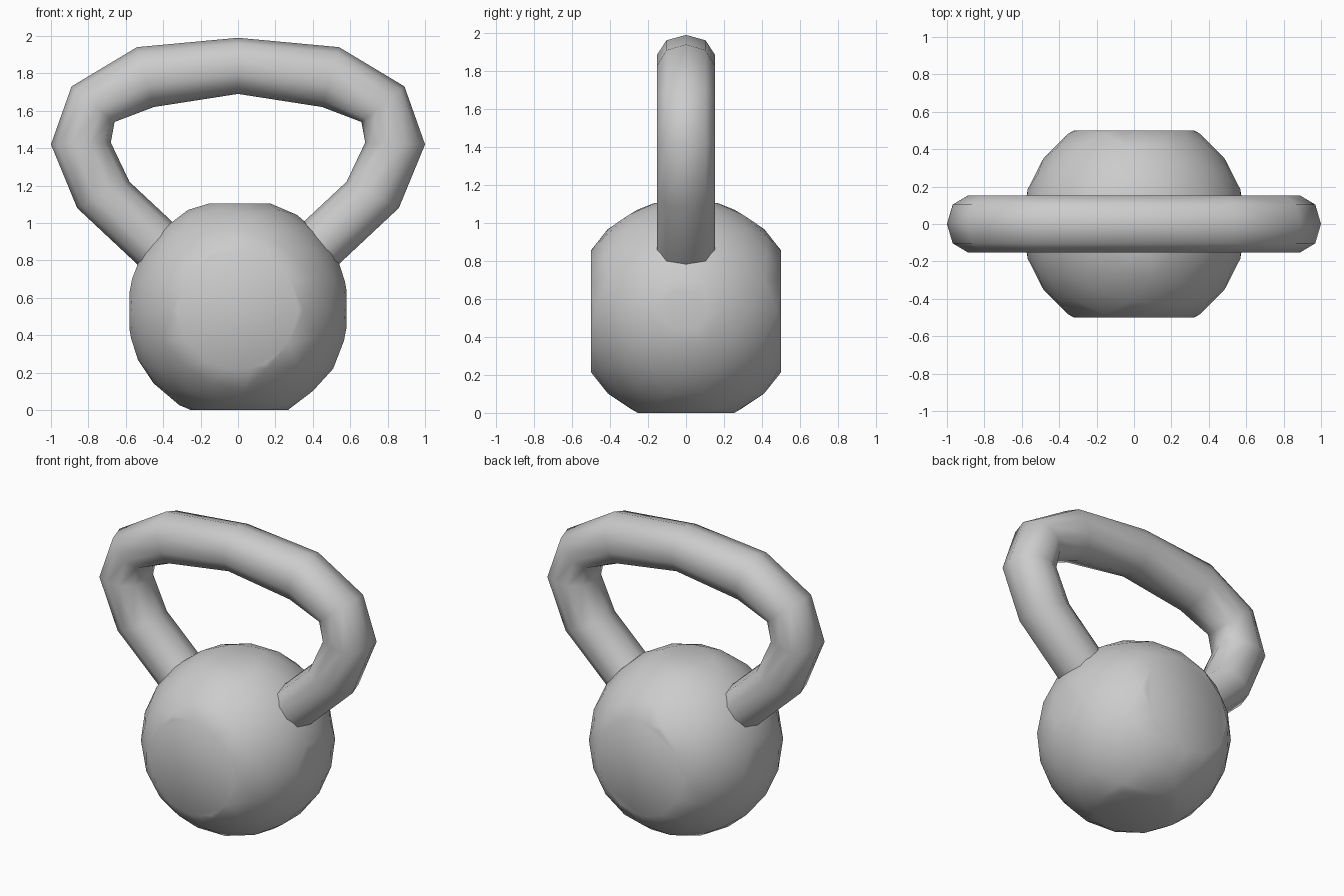
import bpy, bmesh
from math import cos, sin, tau, copysign
from mathutils import Vector

if "Cube" in bpy.data.objects:
    bpy.data.objects.remove(bpy.data.objects["Cube"])


def make_object(name, bm):
    """Turn a bmesh into a smooth-shaded object."""
    bmesh.ops.recalc_face_normals(bm, faces=bm.faces[:])
    mesh = bpy.data.meshes.new(name)
    bm.to_mesh(mesh)
    bm.free()
    for p in mesh.polygons:
        p.use_smooth = True
    ob = bpy.data.objects.new(name, mesh)
    bpy.context.collection.objects.link(ob)
    return ob


# Weight: coarse ball with the front, back and underside sliced flat
RADIUS, MID_Z = .598, .535
bm = bmesh.new()
bmesh.ops.create_icosphere(bm, subdivisions=3, radius=RADIUS)
bmesh.ops.translate(bm, verts=bm.verts[:], vec=(0, 0, MID_Z))
for co, no in (((0, .5, 0), (0, 1, 0)), ((0, -.5, 0), (0, -1, 0)),
               ((0, 0, 0), (0, 0, -1)), ((0, 0, 1.105), (0, 0, 1)),
               ((.58, 0, 0), (1, 0, 0)), ((-.58, 0, 0), (-1, 0, 0))):
    bmesh.ops.bisect_plane(bm, geom=bm.verts[:] + bm.edges[:] + bm.faces[:],
                           dist=1e-5, plane_co=co, plane_no=no, clear_outer=True)
    rim = [e for e in bm.edges if e.is_boundary]
    bmesh.ops.holes_fill(bm, edges=rim)
bmesh.ops.remove_doubles(bm, verts=bm.verts[:], dist=.02)
make_object("weight", bm)

# Handle: outer and inner outline points (x, z), left half mirrored from right
half = [((.47, .71), (.27, .93)), ((.545, .785), (.35, 1.005)),
        ((.86, 1.08), (.58, 1.22)), ((1.0, 1.42), (.68, 1.43)),
        ((.89, 1.73), (.66, 1.54)), ((.54, 1.94), (.45, 1.62))]
mirrored = [((-a, b), (-c, d)) for (a, b), (c, d) in half]
path = half + [((0, 1.99), (0, 1.69))] + mirrored[::-1]
SIDES = 10
bm = bmesh.new()
loops = []
for outer, inner in path:
    o = Vector((outer[0], 0, outer[1]))
    i = Vector((inner[0], 0, inner[1]))
    centre, arm = (o + i) / 2, (o - i) / 2
    loop = []
    for k in range(SIDES):
        s = sin(tau * k / SIDES)
        y = copysign(abs(s) ** .8, s) * .158   # slightly squared section
        loop.append(bm.verts.new(centre + arm * cos(tau * k / SIDES) + Vector((0, y, 0))))
    loops.append(loop)
for a, b in zip(loops, loops[1:]):
    for i in range(SIDES):
        j = (i + 1) % SIDES
        bm.faces.new((a[i], a[j], b[j], b[i]))
make_object("handle", bm)
